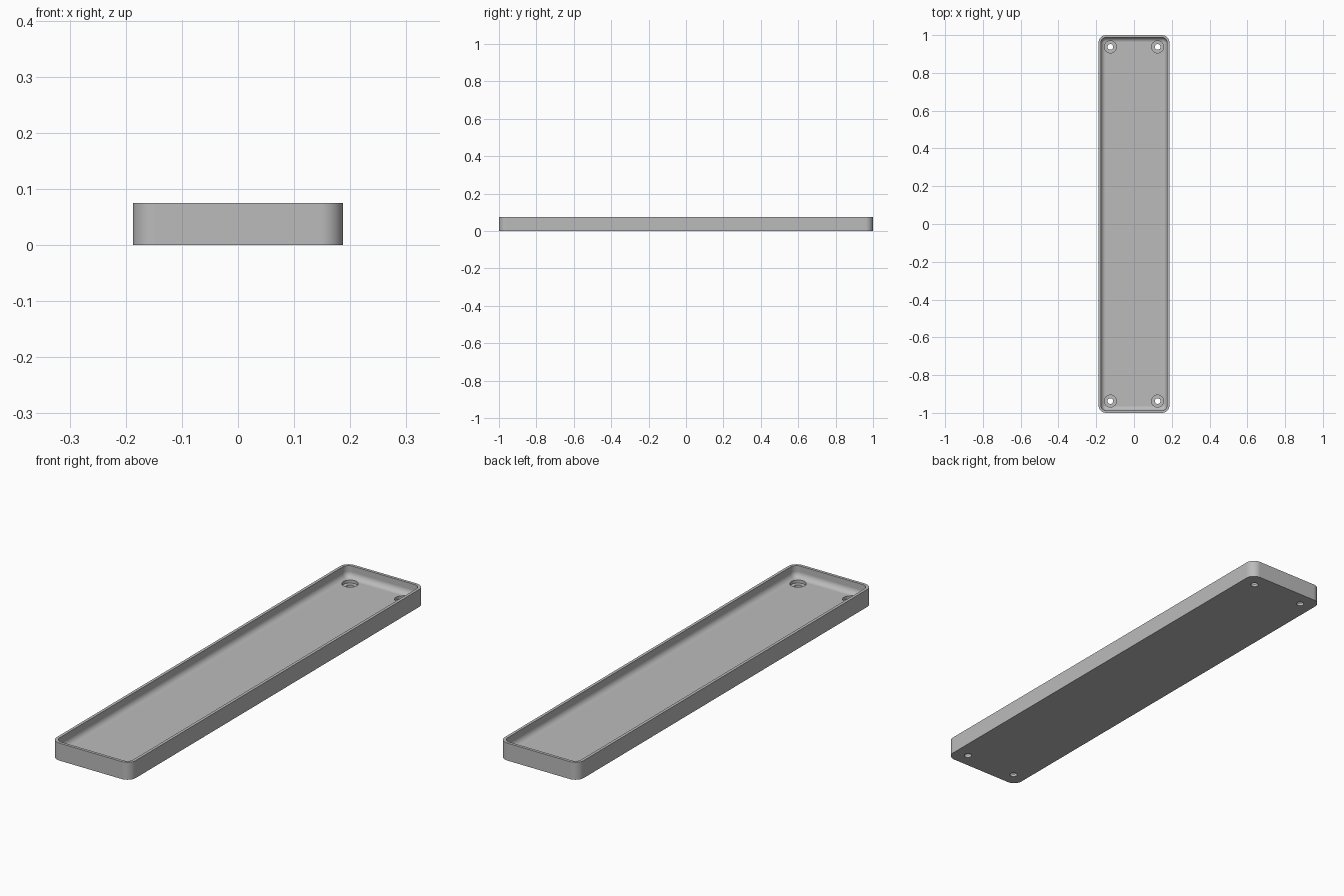
import bpy, bmesh
from math import sin, cos, pi

if "Cube" in bpy.data.objects:
    bpy.data.objects.remove(bpy.data.objects["Cube"])

HALF_X, HALF_Y, HEIGHT, CORNER = 0.1875, 1.0, 0.075, 0.04
WALL, FLOOR, FILLET = 0.0125, 0.025, 0.025
HOLE_X, HOLE_Y, HOLE_R, BORE_R, BORE_Z = 0.125, 0.9375, 0.015, 0.032, 0.0125

grey = bpy.data.materials.new("grey")
grey.use_nodes = True
grey.diffuse_color = (0.5, 0.5, 0.5, 1)
grey.node_tree.nodes["Principled BSDF"].inputs["Base Color"].default_value = (0.5, 0.5, 0.5, 1)


def rounded_rect(inset, z, steps=10):
    """Outline of the tray, moved inward by inset."""
    r = CORNER - inset
    cx, cy = HALF_X - CORNER, HALF_Y - CORNER
    points = []
    for i, (sx, sy) in enumerate([(1, 1), (-1, 1), (-1, -1), (1, -1)]):
        for k in range(steps + 1):
            a = (i + k / steps) * pi / 2
            points.append((sx * cx + r * cos(a), sy * cy + r * sin(a), z))
    return points


def circle(x, y, r, z, n=40):
    return [(x + r * cos(2 * pi * k / n), y + r * sin(2 * pi * k / n), z) for k in range(n)]


def loft(bm, outlines):
    """Skin a stack of outlines and cap both ends."""
    rings = [[bm.verts.new(p) for p in o] for o in outlines]
    for a, b in zip(rings, rings[1:]):
        for k in range(len(a)):
            j = (k + 1) % len(a)
            bm.faces.new((a[k], a[j], b[j], b[k]))
    bm.faces.new(rings[0][::-1])
    bm.faces.new(rings[-1])


def make_object(name, bm):
    bmesh.ops.recalc_face_normals(bm, faces=bm.faces)
    mesh = bpy.data.meshes.new(name)
    bm.to_mesh(mesh)
    bm.free()
    mesh.materials.append(grey)
    obj = bpy.data.objects.new(name, mesh)
    bpy.context.collection.objects.link(obj)
    return obj


# Tray: outer wall, rim, inner wall, filleted floor
profile = [(0, 0), (0, HEIGHT), (WALL, HEIGHT)]
for k in range(11):
    a = k / 10 * pi / 2
    profile.append((WALL + FILLET * (1 - cos(a)), FLOOR + FILLET * (1 - sin(a))))
bm = bmesh.new()
loft(bm, [rounded_rect(inset, z) for inset, z in profile])
tray = make_object("tray", bm)

# Stepped cutters for the four counterbored screw holes
bm = bmesh.new()
steps = [(HOLE_R, -0.05), (HOLE_R, BORE_Z), (BORE_R, BORE_Z), (BORE_R, HEIGHT + 0.05)]
for sx in (-1, 1):
    for sy in (-1, 1):
        loft(bm, [circle(sx * HOLE_X, sy * HOLE_Y, r, z) for r, z in steps])
cutter = make_object("screw_hole_cutter", bm)
cutter.hide_render = True

cut = tray.modifiers.new("screw_holes", "BOOLEAN")
cut.operation = "DIFFERENCE"
cut.solver = "EXACT"
cut.object = cutter

bpy.ops.object.select_all(action="DESELECT")
tray.select_set(True)
bpy.context.view_layer.objects.active = tray
bpy.ops.object.modifier_apply(modifier=cut.name)
bpy.data.objects.remove(cutter)

# Smooth rounded corners and fillet, crisp rim and flat floor
bpy.ops.object.shade_smooth_by_angle(angle=pi / 6)
weighted = tray.modifiers.new("weighted_normals", "WEIGHTED_NORMAL")
weighted.keep_sharp = True
